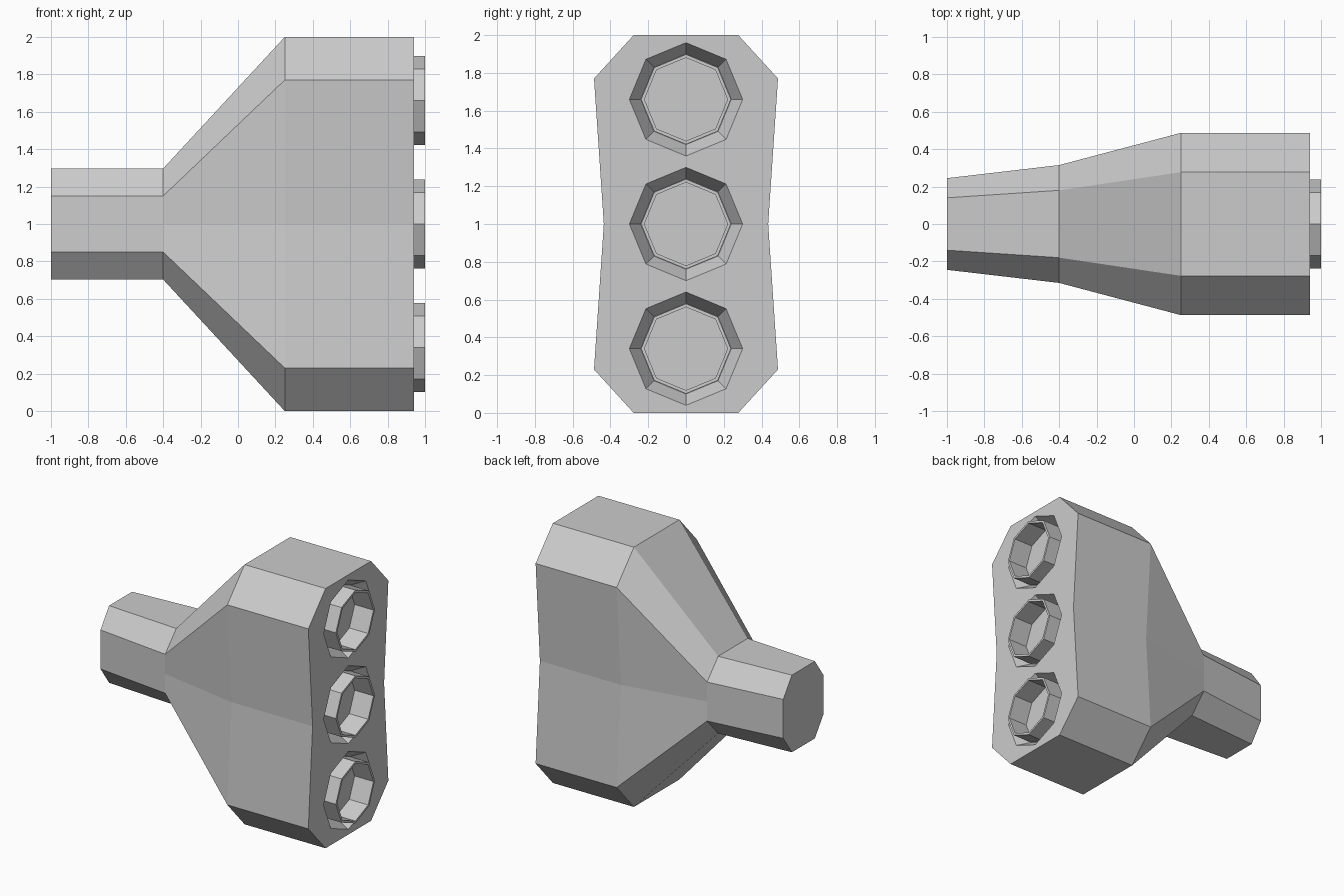
import bpy, bmesh
from math import cos, sin, pi

if "Cube" in bpy.data.objects:
    bpy.data.objects.remove(bpy.data.objects["Cube"])


def make_object(name, verts, faces):
    mesh = bpy.data.meshes.new(name)
    mesh.from_pydata(verts, [], faces)
    bm = bmesh.new()
    bm.from_mesh(mesh)
    bmesh.ops.recalc_face_normals(bm, faces=bm.faces)
    bm.to_mesh(mesh)
    bm.free()
    obj = bpy.data.objects.new(name, mesh)
    bpy.context.collection.objects.link(obj)
    return obj


def loft(name, loops, closed=False):
    """Bridge loops in order; cap the ends, or join last to first."""
    n, m = len(loops[0]), len(loops)
    verts = [v for loop in loops for v in loop]
    faces = []
    for k in range(m if closed else m - 1):
        a, b = k * n, (k + 1) % m * n
        for i in range(n):
            j = (i + 1) % n
            faces.append((a + i, a + j, b + j, b + i))
    if not closed:
        faces += [tuple(range(n)), tuple(range((m - 1) * n, m * n))]
    return make_object(name, verts, faces)


def section(x, waist, y_side, y_top, z_side, z_top):
    quarter = [(y_side, z_side), (y_top, z_top)]
    right = [(y, -z) for y, z in reversed(quarter)] + [(waist, 0)] + quarter
    left = [(-y, z) for y, z in reversed(right)]
    return [(x, y, 1 + z) for y, z in right + left]


def octagon(x, r, z):
    return [(x, r * cos(i * pi / 4), z + r * sin(i * pi / 4)) for i in range(8)]


# Body: narrow neck flaring to a tall, slightly waisted head
body = loft("splitter_body", [
    section(-1.0, 0.245, 0.245, 0.14, 0.15, 0.297),
    section(-0.4, 0.315, 0.315, 0.18, 0.15, 0.297),
    section(0.25, 0.435, 0.487, 0.277, 0.77, 1.0),
    section(0.94, 0.435, 0.487, 0.277, 0.77, 1.0),
])

for i, z in enumerate((0.34, 1.0, 1.66)):
    # Tapered recess cut in the head face
    cutter = loft("recess_cutter", [octagon(0.84, 0.24, z), octagon(0.98, 0.324, z)])
    cutter.hide_render = True
    mod = body.modifiers.new("recess", "BOOLEAN")
    mod.operation = "DIFFERENCE"
    mod.solver = "EXACT"
    mod.object = cutter
    bpy.context.view_layer.objects.active = body
    bpy.ops.object.modifier_apply(modifier=mod.name)
    bpy.data.objects.remove(cutter)
    # Thin octagonal socket tube standing in the recess
    loft(f"socket_ring_{i + 1}", [
        octagon(0.84, 0.238, z), octagon(1.0, 0.238, z),
        octagon(1.0, 0.22, z), octagon(0.84, 0.22, z),
    ], closed=True)
